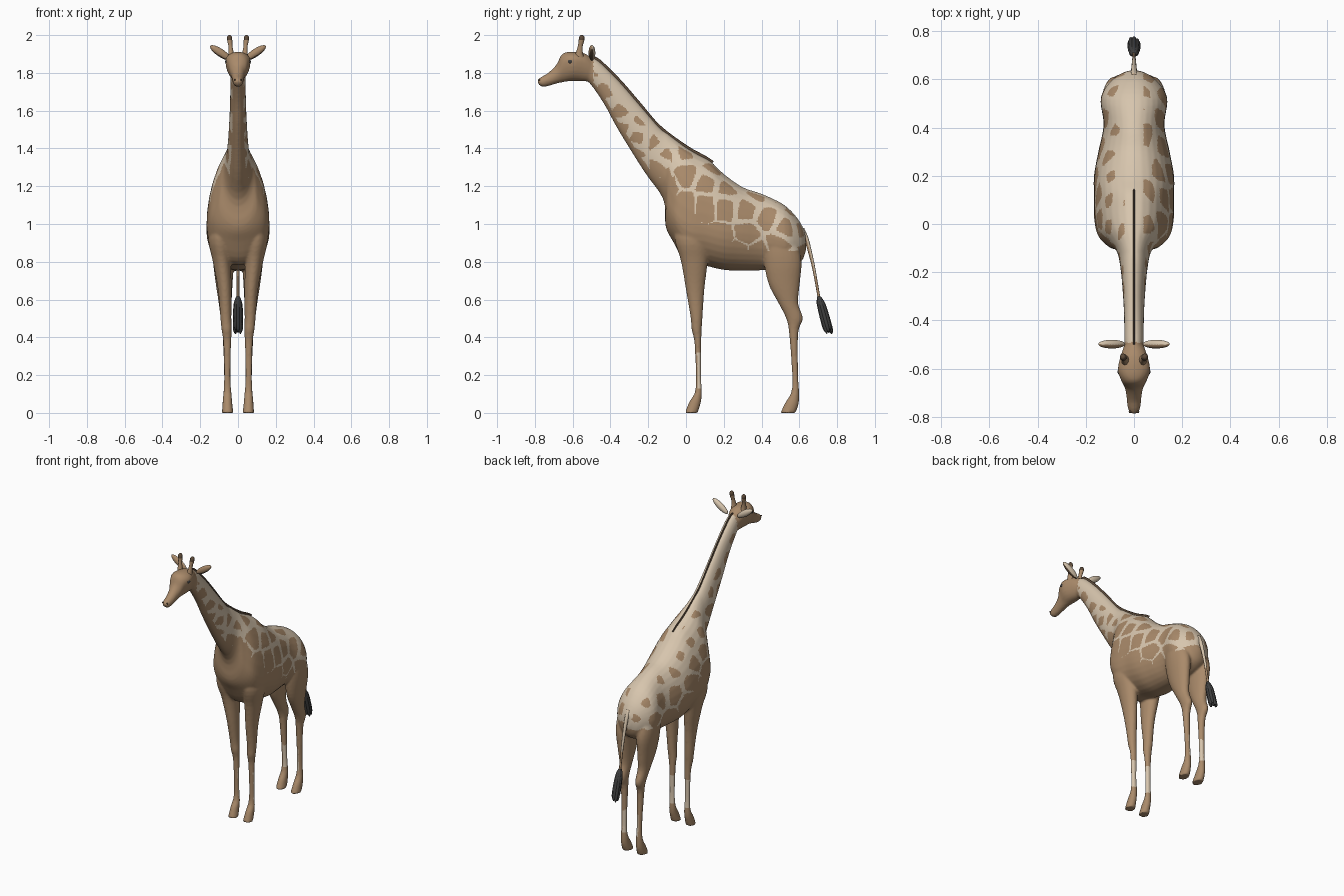
import bpy, bmesh, math, random
from mathutils import Vector, Matrix, kdtree

random.seed(4)


def mat(name, rgb):
    m = bpy.data.materials.new(name)
    m.diffuse_color = (*rgb, 1)
    return m


BROWN = mat("coat brown", (0.40, 0.255, 0.145))
CREAM = mat("coat cream", (0.68, 0.56, 0.42))
DARK = mat("mane dark brown", (0.11, 0.07, 0.042))
BLACK = mat("tail hair charcoal", (0.050, 0.050, 0.050))


def loft(bm, secs, n=24, sub=4, flip=1):
    """Skin egg-shaped rings; section = (ya, za, yb, zb, x, half_width, k)."""
    secs = [Vector(s) for s in secs]
    rows = []
    for i in range(len(secs) - 1):
        p0, p1 = secs[max(i - 1, 0)], secs[i]
        p2, p3 = secs[i + 1], secs[min(i + 2, len(secs) - 1)]
        for j in range(sub):
            t = j / sub
            rows.append(0.5 * (2 * p1 + (p2 - p0) * t + (2 * p0 - 5 * p1 + 4 * p2 - p3) * t * t
                               + (3 * p1 - p0 - 3 * p2 + p3) * t ** 3))
    rows.append(secs[-1])
    rings = []
    for ya, za, yb, zb, x, w, k in rows:
        ring = []
        for i in range(n):
            a = 2 * math.pi * i / n
            c = math.cos(a)
            f = k + c * ((1 - k) if c > 0 else k)
            ring.append(bm.verts.new((flip * (x + w * math.sin(a)), yb + (ya - yb) * f, zb + (za - zb) * f)))
        rings.append(ring)
    for r, s in zip(rings, rings[1:]):
        for i in range(n):
            bm.faces.new((r[i], r[(i + 1) % n], s[(i + 1) % n], s[i]))
    bm.faces.new(rings[0])
    bm.faces.new(rings[-1])


def finish(bm, name, *mats):
    bmesh.ops.recalc_face_normals(bm, faces=bm.faces)
    me = bpy.data.meshes.new(name)
    bm.to_mesh(me)
    bm.free()
    for m in mats:
        me.materials.append(m)
    me.shade_smooth()
    ob = bpy.data.objects.new(name, me)
    bpy.context.collection.objects.link(ob)
    return ob


def level(rows):
    """Horizontal rings: (z, y_front, y_back, x, half_width)."""
    return [(a, z, b, z, x, w, 0.5) for z, a, b, x, w in rows]


# ---- body: torso and neck, head, four legs, fused into one skin
torso_neck = [
    (0.63, 0.96, 0.637, 0.87, 0, 0.03, 0.5), (0.59, 1.03, 0.61, 0.80, 0, 0.088, 0.5),
    (0.517, 1.103, 0.53, 0.755, 0, 0.138, 0.45), (0.40, 1.16, 0.42, 0.755, 0, 0.126, 0.45),
    (0.30, 1.195, 0.30, 0.753, 0, 0.148, 0.45), (0.20, 1.265, 0.20, 0.757, 0, 0.166, 0.40),
    (0.13, 1.332, 0.10, 0.78, 0, 0.166, 0.37), (0.06, 1.37, 0.0, 0.80, 0, 0.165, 0.35),
    (0.0, 1.406, -0.07, 0.91, 0, 0.148, 0.28), (-0.06, 1.45, -0.108, 0.99, 0, 0.104, 0.30),
    (-0.10, 1.48, -0.12, 1.13, 0, 0.072, 0.4), (-0.142, 1.512, -0.222, 1.278, 0, 0.056, 0.5),
    (-0.248, 1.634, -0.36, 1.50, 0, 0.045, 0.5), (-0.354, 1.756, -0.433, 1.634, 0, 0.041, 0.5),
    (-0.46, 1.86, -0.51, 1.745, 0, 0.040, 0.5), (-0.52, 1.89, -0.56, 1.78, 0, 0.036, 0.5)]
head = [
    (-0.47, 1.85, -0.49, 1.75, 0, 0.030, 0.5), (-0.53, 1.90, -0.53, 1.755, 0, 0.050, 0.65),
    (-0.60, 1.912, -0.60, 1.757, 0, 0.067, 0.7), (-0.655, 1.90, -0.645, 1.752, 0, 0.052, 0.65),
    (-0.685, 1.845, -0.68, 1.745, 0, 0.037, 0.5), (-0.73, 1.80, -0.72, 1.733, 0, 0.030, 0.5),
    (-0.768, 1.778, -0.758, 1.726, 0, 0.026, 0.5), (-0.788, 1.762, -0.78, 1.738, 0, 0.015, 0.5)]
front_leg = level([
    (1.05, -0.06, 0.12, 0.085, 0.05), (0.92, -0.06, 0.125, 0.095, 0.062), (0.80, -0.026, 0.115, 0.085, 0.048),
    (0.65, 0.0, 0.097, 0.070, 0.036), (0.50, 0.025, 0.087, 0.064, 0.029), (0.44, 0.03, 0.083, 0.060, 0.027),
    (0.37, 0.045, 0.081, 0.057, 0.021), (0.20, 0.052, 0.080, 0.057, 0.017), (0.11, 0.047, 0.084, 0.056, 0.021),
    (0.06, 0.018, 0.080, 0.056, 0.025), (0.0, -0.006, 0.062, 0.055, 0.030)])
hind_leg = level([
    (1.0, 0.42, 0.56, 0.060, 0.05), (0.90, 0.41, 0.59, 0.075, 0.056), (0.80, 0.412, 0.612, 0.077, 0.055),
    (0.68, 0.438, 0.602, 0.073, 0.044), (0.58, 0.49, 0.594, 0.068, 0.034), (0.50, 0.53, 0.619, 0.064, 0.028),
    (0.42, 0.546, 0.594, 0.060, 0.022), (0.20, 0.562, 0.594, 0.057, 0.017), (0.11, 0.557, 0.599, 0.056, 0.021),
    (0.05, 0.523, 0.597, 0.056, 0.026), (0.0, 0.50, 0.58, 0.055, 0.030)])
bm = bmesh.new()
loft(bm, torso_neck, 32)
loft(bm, head)
for side in (1, -1):
    loft(bm, front_leg, flip=side)
    loft(bm, hind_leg, flip=side)
body = finish(bm, "body", BROWN, CREAM)
rm = body.modifiers.new("fuse", 'REMESH')
rm.mode, rm.voxel_size = 'VOXEL', 0.007
sm = body.modifiers.new("soften", 'SMOOTH')
sm.factor, sm.iterations = 0.5, 4
fused = bpy.data.meshes.new_from_object(body.evaluated_get(bpy.context.evaluated_depsgraph_get()))
body.modifiers.clear()
body.data = fused
fused.materials.clear()
fused.materials.append(BROWN)
fused.materials.append(CREAM)
fused.shade_smooth()

# ---- coat: brown patches from scattered centres, merging towards the belly
centres = []
pts = [v.co.copy() for v in fused.vertices if v.co.z > 0.7]
random.shuffle(pts)
for p in pts:
    gap = 0.105 if p.y > -0.1 else 0.085
    if all((p - q).length > gap for q in centres):
        centres.append(p)
tree = kdtree.KDTree(len(centres))
for i, p in enumerate(centres):
    tree.insert(p, i)
tree.balance()
backline = [(s[0], s[1]) for s in reversed(torso_neck)]


def back_height(y):
    for (y0, z0), (y1, z1) in zip(backline, backline[1:]):
        if y <= y1:
            return z0 + (z1 - z0) * max(0, (y - y0) / (y1 - y0))
    return 0.96


def is_cream(c, n):
    if c.z < 0.7:      # pale shins, brown in front
        front = c.y < 0.25
        return 0.13 < c.z < (0.32 if front else 0.28) and (n.y > -0.5 if front else n.x * c.x < 0)
    if c.y < -0.49:    # plain head
        return False
    depth = back_height(c.y) - c.z
    (_, _, d1), (_, _, d2) = tree.find_n(c, 2)
    edge = d2 - d1
    if c.y < -0.08:    # neck: pale nape, spotted sides, brown throat
        if n.y * 0.75 + n.z * 0.65 < -0.5 or (c.z < 1.4 and n.y < -0.45):
            return False
        return depth < 0.07 or edge < 0.042 - 0.10 * (depth - 0.10)
    if n.y < -0.45 or c.z < 0.86:
        return False
    if depth < 0.03 and abs(c.x) < 0.04:
        return True
    if c.x < 0:        # paler left flank
        return edge < 0.075 - 0.22 * depth
    return edge < 0.046 - 0.13 * depth


for f in fused.polygons:
    f.material_index = int(is_cream(f.center, f.normal))

# ---- mane: thin fin along the nape
bm = bmesh.new()
fin = [(0.14, 1.325), (0.10, 1.352), (0.0, 1.408), (-0.142, 1.514), (-0.248, 1.636),
       (-0.354, 1.758), (-0.46, 1.862), (-0.50, 1.882)]
loft(bm, [(y + 0.007, z + 0.007, y - 0.02, z - 0.02, 0, 0.004, 0.5) for y, z in fin], 10)
finish(bm, "mane", DARK)

# ---- horns, ears, eyes and nostrils, mirrored
horn = level([(1.86, -0.600, -0.530, 0.030, 0.024), (1.90, -0.585, -0.545, 0.036, 0.016),
              (1.94, -0.573, -0.547, 0.040, 0.011), (1.965, -0.569, -0.540, 0.043, 0.013),
              (1.988, -0.566, -0.537, 0.045, 0.014), (2.0, -0.558, -0.545, 0.045, 0.006)])


def ball(name, loc, size, tilt, *mats):
    b = bmesh.new()
    m = Matrix.Translation(loc) @ Matrix.Rotation(tilt, 4, 'Y') @ Matrix.Diagonal((*size, 1))
    bmesh.ops.create_uvsphere(b, u_segments=32, v_segments=20, radius=1, matrix=m)
    return finish(b, name, *mats)


for side, tag in ((1, "right"), (-1, "left")):
    bm = bmesh.new()
    loft(bm, horn, 14, 3, side)
    ob = finish(bm, tag + "_horn", BROWN, DARK)
    for f in ob.data.polygons:
        f.material_index = int(f.center.z > 1.97)
    ear = ball(tag + "_ear", (side * 0.092, -0.498, 1.906), (0.066, 0.018, 0.021),
               -side * math.radians(34), CREAM, BROWN, DARK)
    for f in ear.data.polygons:   # pale back, brown inside, dark lower edge
        f.material_index = 0 if f.normal.y > -0.2 else 1
        if f.normal.z < -0.5 and f.normal.y < 0.5:
            f.material_index = 2
    ball(tag + "_eye", (side * 0.058, -0.612, 1.860), (0.010, 0.015, 0.012), 0, BLACK)
    ball(tag + "_nostril", (side * 0.017, -0.778, 1.763), (0.005, 0.006, 0.004), 0, DARK)

# ---- tail and its ragged tuft
bm = bmesh.new()
loft(bm, level([(0.98, 0.595, 0.625, 0, 0.014), (0.92, 0.625, 0.650, 0, 0.012), (0.80, 0.660, 0.678, 0, 0.009),
                (0.70, 0.681, 0.696, 0, 0.007), (0.59, 0.700, 0.715, 0, 0.007)]), 12)
tail = finish(bm, "tail", BROWN, CREAM)
for f in tail.data.polygons:
    f.material_index = int(f.center.z > 0.72 and f.normal.y > 0.2)
bm = bmesh.new()
for i in range(9):
    a = 2 * math.pi * i / 8
    r = 0.0 if i == 8 else 0.015
    dx, dy = r * math.cos(a), r * math.sin(a)
    end = 0.41 + random.random() * 0.035
    rows = []
    for t, spread, w in ((0, 0.3, 0.006), (0.2, 0.8, 0.011), (0.6, 1, 0.012), (0.9, 1.15, 0.009), (1, 1.2, 0.002)):
        z = 0.615 + (end - 0.615) * t
        y = 0.705 + (0.615 - z) * 0.27 + dy * spread
        rows.append((z, y - w, y + w, dx * spread, w))
    loft(bm, level(rows), 8, 3)
finish(bm, "tail_tuft", BLACK)
